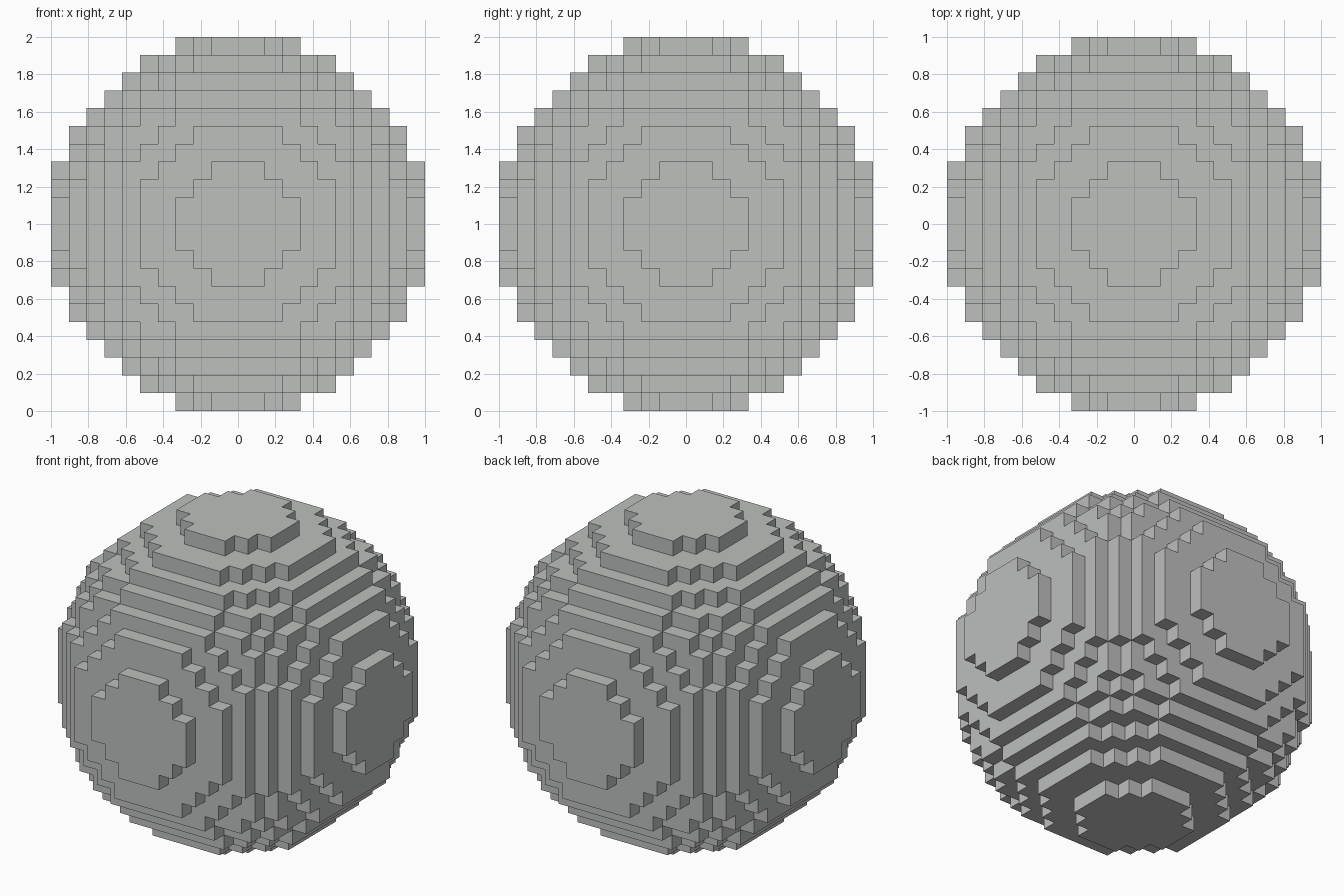
import bpy
import bmesh
from mathutils import Vector

cube = bpy.data.objects.get("Cube")
if cube:
    bpy.data.objects.remove(cube, do_unlink=True)

# Ball made of small blocks, 21 across
COUNT = 21
SIZE = 2 / COUNT
RADIUS = COUNT / 2
HALF = COUNT // 2

grey = bpy.data.materials.new("light_grey")
grey.use_nodes = True
colour = (0.51, 0.525, 0.515, 1)
grey.diffuse_color = colour
grey.node_tree.nodes["Principled BSDF"].inputs["Base Color"].default_value = colour


def filled(cell):
    return cell.length_squared <= RADIUS ** 2


def add_block_side(bm, cell, normal):
    """Add the square on one side of a block, facing outwards."""
    u = Vector((normal.y, normal.z, normal.x))
    v = normal.cross(u)
    centre = cell + normal / 2
    corners = [(-1, -1), (1, -1), (1, 1), (-1, 1)]
    bm.faces.new([bm.verts.new((centre + (u * a + v * b) / 2) * SIZE)
                  for a, b in corners])


directions = [Vector(s * (i == axis) for i in range(3))
              for axis in range(3) for s in (-1, 1)]
steps = range(-HALF, HALF + 1)

# Outer skin only: sides whose neighbour is empty
bm = bmesh.new()
for x in steps:
    for y in steps:
        for z in steps:
            cell = Vector((x, y, z))
            if filled(cell):
                for normal in directions:
                    if not filled(cell + normal):
                        add_block_side(bm, cell, normal)
bmesh.ops.remove_doubles(bm, verts=bm.verts, dist=SIZE / 100)

mesh = bpy.data.meshes.new("block_sphere")
bm.to_mesh(mesh)
bm.free()
mesh.materials.append(grey)
ball = bpy.data.objects.new("block_sphere", mesh)
ball.location.z = 1
bpy.context.collection.objects.link(ball)
